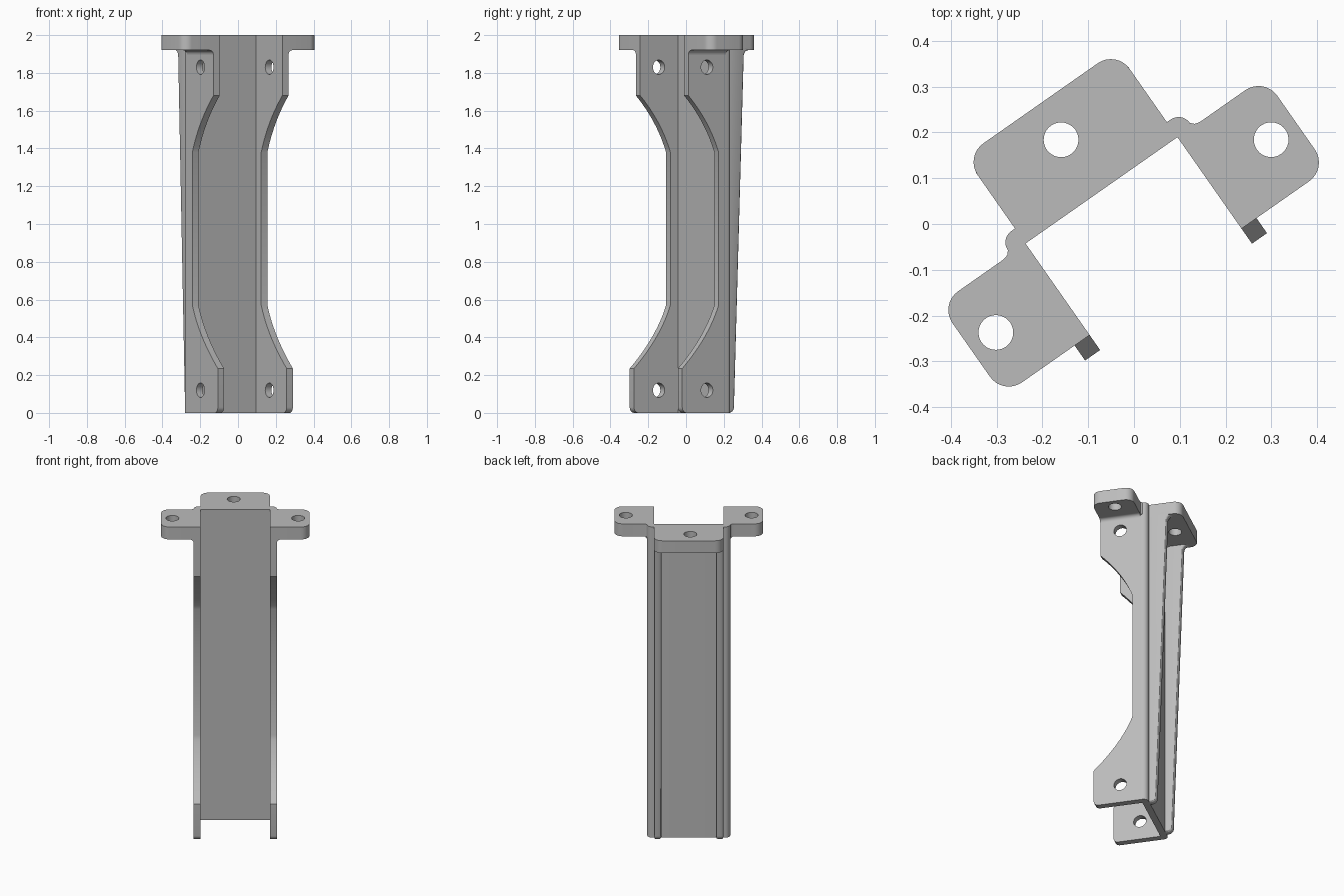
import bpy, bmesh
from math import sin, cos, pi, radians
from mathutils import Matrix, Vector

cube = bpy.data.objects.get("Cube")
if cube:
    bpy.data.objects.remove(cube, do_unlink=True)

# One plain metal colour
metal = bpy.data.materials.new("plain_grey_metal")
metal.use_nodes = True
grey = (0.5, 0.5, 0.5, 1)
metal.diffuse_color = grey
metal.node_tree.nodes["Principled BSDF"].inputs["Base Color"].default_value = grey

# Main sizes: across the channel (u), front to back (v) and up (z)
INNER, OUTER, TAB_END = 0.2025, 0.2425, 0.433
WEB_FRONT, WEB_BACK = 0.101, 0.141
TOP, TAB_UNDER = 2.0, 1.92
PLACE = Matrix.Rotation(radians(35), 4, 'Z') @ Matrix.Translation((-0.016, 0, 0))


def axes(x, y, z):
    return Matrix((x, y, z)).transposed().to_4x4()


PLAN = axes((1, 0, 0), (0, 1, 0), (0, 0, 1))    # outline in u, v
SIDE = axes((0, 1, 0), (0, 0, 1), (1, 0, 0))    # outline in v, z
FACE = axes((1, 0, 0), (0, 0, 1), (0, -1, 0))   # outline in u, z


def arc(c, a, b, r, n=8):
    """Arc tangent to directions a and b leaving corner c."""
    return [c + a * r * (1 - sin(t)) + b * r * (1 - cos(t))
            for t in (pi / 2 * i / n for i in range(n + 1))]


def rounded(corners):
    """Polygon from (x, y) or (x, y, radius) corners."""
    out = []
    for i, k in enumerate(corners):
        p = Vector(k[:2])
        if len(k) == 2:
            out.append(p)
            continue
        a = (Vector(corners[i - 1][:2]) - p).normalized()
        b = (Vector(corners[(i + 1) % len(corners)][:2]) - p).normalized()
        out += arc(p, a, b, k[2])
    return out


def fillet(c, a, b, r):
    return arc(Vector(c), Vector(a), Vector(b), r) + [Vector(c)]


def circle(x, y, r=0.038, n=32):
    return [Vector((x + r * cos(2 * pi * i / n), y + r * sin(2 * pi * i / n)))
            for i in range(n)]


def sweep(p, c, q, n=12):
    """Gentle curve from p to q pulled towards c."""
    p, c, q = Vector(p), Vector(c), Vector(q)
    return [p * (1 - t) ** 2 + c * 2 * t * (1 - t) + q * t * t
            for t in (i / n for i in range(n + 1))]


def plate(name, outline, frame, low, high, holes=(), mirror=1, soft=0.0):
    """Filled outline with holes, extruded from low to high across its frame."""
    curve = bpy.data.curves.new(name, 'CURVE')
    curve.dimensions, curve.fill_mode = '2D', 'BOTH'
    curve.extrude = (high - low) / 2 - soft
    curve.bevel_depth, curve.offset, curve.bevel_resolution = soft, -soft, 2
    for loop in [outline, *holes]:
        s = curve.splines.new('POLY')
        s.points.add(len(loop) - 1)
        for point, p in zip(s.points, loop):
            point.co = (p.x, p.y, 0, 1)
        s.use_cyclic_u = True
    temp = bpy.data.objects.new(name + "_outline", curve)
    bpy.context.collection.objects.link(temp)
    graph = bpy.context.evaluated_depsgraph_get()
    mesh = bpy.data.meshes.new_from_object(temp.evaluated_get(graph))
    bpy.data.objects.remove(temp, do_unlink=True)
    bpy.data.curves.remove(curve)
    mesh.transform(PLACE @ Matrix.Diagonal((mirror, 1, 1, 1)) @ frame
                   @ Matrix.Translation((0, 0, (low + high) / 2)))
    bm = bmesh.new()
    bm.from_mesh(mesh)
    bmesh.ops.remove_doubles(bm, verts=bm.verts, dist=1e-5)
    bmesh.ops.recalc_face_normals(bm, faces=bm.faces)
    for f in bm.faces:
        f.smooth = True
    bm.to_mesh(mesh)
    bm.free()
    mesh.set_sharp_from_angle(angle=radians(30))
    mesh.name = name
    mesh.materials.clear()
    mesh.materials.append(metal)
    obj = bpy.data.objects.new(name, mesh)
    bpy.context.collection.objects.link(obj)


# Channel web with rounded outer bends
plate("web", rounded([(-OUTER, WEB_FRONT), (OUTER, WEB_FRONT),
                      (OUTER, WEB_BACK, 0.03), (-OUTER, WEB_BACK, 0.03)]),
      PLAN, 0, TOP)

# Back mounting tab
plate("back_tab", rounded([(-INNER, WEB_BACK), (INNER, WEB_BACK),
                           (INNER, 0.333, 0.05), (-INNER, 0.333, 0.05)]),
      PLAN, TAB_UNDER, TOP, [circle(-0.009, 0.242)])
plate("back_tab_fillet", fillet((WEB_BACK, TAB_UNDER), (1, 0), (0, -1), 0.03),
      SIDE, -0.165, 0.165)

# Flange outline: broad ends, narrow waist
flange = [Vector((WEB_FRONT, 0)), Vector((WEB_FRONT, TOP)), Vector((-0.143, TOP))]
flange += sweep((-0.143, 1.68), (-0.007, 1.543), (0.052, 1.38))
flange += sweep((0.052, 0.57), (-0.009, 0.404), (-0.183, 0.235))
flange += rounded([(WEB_FRONT, 0), (-0.183, 0.235), (-0.183, 0, 0.03)])[2:][::1]

# Side tab outline, blended into the bend behind it
tab = rounded([(OUTER, -0.143), (TAB_END, -0.143, 0.05), (TAB_END, 0.1, 0.05),
               (0.262, 0.1), (0.25, 0.103), (OUTER, 0.111)])

# Tapered stiffening rib
rib = rounded([(0.115, 0), (0.184, 0, 0.03), (0.249, TAB_UNDER, 0.03),
               (0.3, TAB_UNDER), (0.3, 1.95), (0.115, 1.95)])

for side, m in (("left", 1), ("right", -1)):
    plate(side + "_flange", flange, SIDE, INNER, OUTER,
          [circle(-0.023, 1.83), circle(-0.023, 0.12)], m)
    plate(side + "_tab", tab, PLAN, TAB_UNDER, TOP, [circle(0.367, -0.021)], m)
    plate(side + "_tab_fillet",
          fillet((OUTER, TAB_UNDER), (1, 0), (0, -1), 0.025),
          FACE, -0.1, 0.143, (), m)
    plate(side + "_rib", rib, SIDE, 0.16, INNER, (), m, 0.012)
